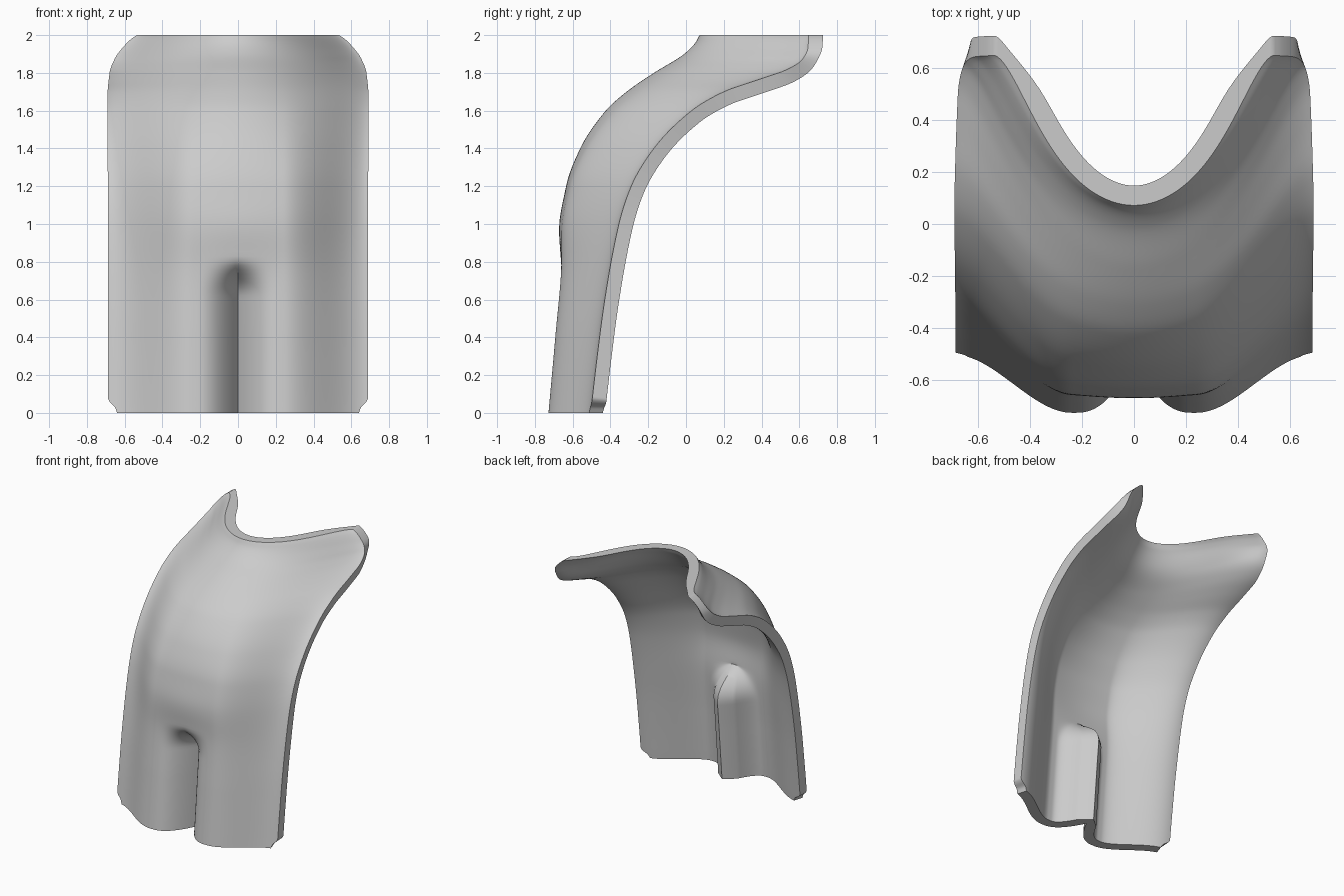
import bpy, bmesh, math
from mathutils import Vector

if "Cube" in bpy.data.objects:
    bpy.data.objects.remove(bpy.data.objects["Cube"])


def curve(pts):
    """Smooth (monotone cubic) interpolation through (z, value) points."""
    n = len(pts)
    d = [(pts[i + 1][1] - pts[i][1]) / (pts[i + 1][0] - pts[i][0]) for i in range(n - 1)]
    m = [d[0]] + [0 if d[i - 1] * d[i] <= 0 else 2 * d[i - 1] * d[i] / (d[i - 1] + d[i])
                  for i in range(1, n - 1)] + [d[-1]]

    def f(z):
        i = 0
        while i < n - 2 and z > pts[i + 1][0]:
            i += 1
        h = pts[i + 1][0] - pts[i][0]
        u = (z - pts[i][0]) / h
        return ((1 + 2 * u) * (1 - u) ** 2 * pts[i][1] + u * (1 - u) ** 2 * h * m[i]
                + u * u * (3 - 2 * u) * pts[i + 1][1] + u * u * (u - 1) * h * m[i + 1])
    return f


def smooth(a, b, v):
    u = max(0.0, min(1.0, (v - a) / (b - a)))
    return u * u * (3 - 2 * u)


# Front centre line, side edge line and half width, all by height
centre = curve([(0, -.728), (.4, -.692), (.8, -.659), (1, -.655), (1.2, -.633), (1.4, -.56),
                (1.6, -.425), (1.7, -.315), (1.8, -.17), (1.9, -.01), (1.96, .05), (2, .072)])
edge = curve([(0, -.505), (.3, -.47), (.6, -.43), (1, -.355), (1.2, -.29), (1.4, -.17),
              (1.6, .03), (1.7, .2), (1.77, .4), (1.82, .54), (1.87, .615), (1.93, .645), (2, .65)])
width = curve([(0, .64), (.03, .652), (.06, .68), (.08, .688), (1, .688), (1.65, .692),
               (1.8, .68), (1.88, .65), (1.94, .605), (1.98, .565), (2, .535)])

THICK = .076
NX, NZ = 96, 130


def front_y(x, t, z):
    # Cross-section: flared S-curve at the bottom, plain arch at the top
    blend = smooth(.2, 1.5, z)
    a = abs(x) / .69 * (1 - blend) + abs(t) * blend
    s_curve = smooth(.35, 1.0, a)
    arch = a * a * (1 + 1.6 * a ** 4 * (1 - a))
    k = smooth(.6, 2.0, z)
    s = s_curve * (1 - k) + arch * k
    y = centre(z) + (edge(z) - centre(z)) * s
    # Slight swelling above the groove
    y -= .016 * math.exp(-((z - .98) / .15) ** 2 - (x / .3) ** 2)
    # Groove that parts the lower front in two
    g = max(0.0, 1 - abs(x) / .22)
    return y + .21 * g ** 2.2 * (1 - smooth(.62, .82, z))


bm = bmesh.new()

# Front skin, with denser rows at both ends
front = []
for j in range(NZ + 1):
    u = j / NZ
    z = 2 * (u - .6 * math.sin(2 * math.pi * u) / (2 * math.pi))
    row = []
    for i in range(NX + 1):
        t = -1 + 2 * i / NX
        x = t * width(z)
        row.append(bm.verts.new((x, front_y(x, t, z), z)))
    front.append(row)
for j in range(NZ):
    for i in range(NX):
        bm.faces.new((front[j][i], front[j][i + 1], front[j + 1][i + 1], front[j + 1][i]))
bm.normal_update()

# Back skin, offset along the normals and kept level at the rims
back = []
for row in front:
    new = []
    for i, v in enumerate(row):
        n = v.normal.copy()
        if n.y > 0:
            n.negate()
        z = v.co.z
        n.z *= 1 - max(smooth(1.8, 1.96, z), 1 - smooth(0, .1, z))
        n.normalize()
        tip = smooth(1.82, 1.94, z) * smooth(.65, .95, abs(2 * i / NX - 1))
        n = n.lerp(Vector((0, -1, 0)), tip).normalized()
        new.append(v.co - n * THICK)
    back.append([bm.verts.new((c.x, c.y, max(0, min(2, c.z)))) for c in new])
for j in range(NZ):
    for i in range(NX):
        bm.faces.new((back[j][i], back[j + 1][i], back[j + 1][i + 1], back[j][i + 1]))

# Rim joining both skins
loop_f, loop_b = [
    g[0] + [r[-1] for r in g[1:-1]] + g[-1][::-1] + [r[0] for r in g[-2:0:-1]] for g in (front, back)]
for i in range(len(loop_f)):
    bm.faces.new((loop_f[i], loop_b[i], loop_b[i - 1], loop_f[i - 1]))
bmesh.ops.recalc_face_normals(bm, faces=bm.faces[:])

mesh = bpy.data.meshes.new("curved_shell")
bm.to_mesh(mesh)
bm.free()
shell = bpy.data.objects.new("curved_shell", mesh)
bpy.context.collection.objects.link(shell)

# Plain grey surface
grey = bpy.data.materials.new("light_grey")
grey.diffuse_color = (.6, .6, .6, 1)
grey.use_nodes = True
grey.node_tree.nodes["Principled BSDF"].inputs["Base Color"].default_value = grey.diffuse_color
mesh.materials.append(grey)

bpy.context.view_layer.objects.active = shell
shell.select_set(True)
bpy.ops.object.shade_smooth_by_angle(angle=math.radians(35))
